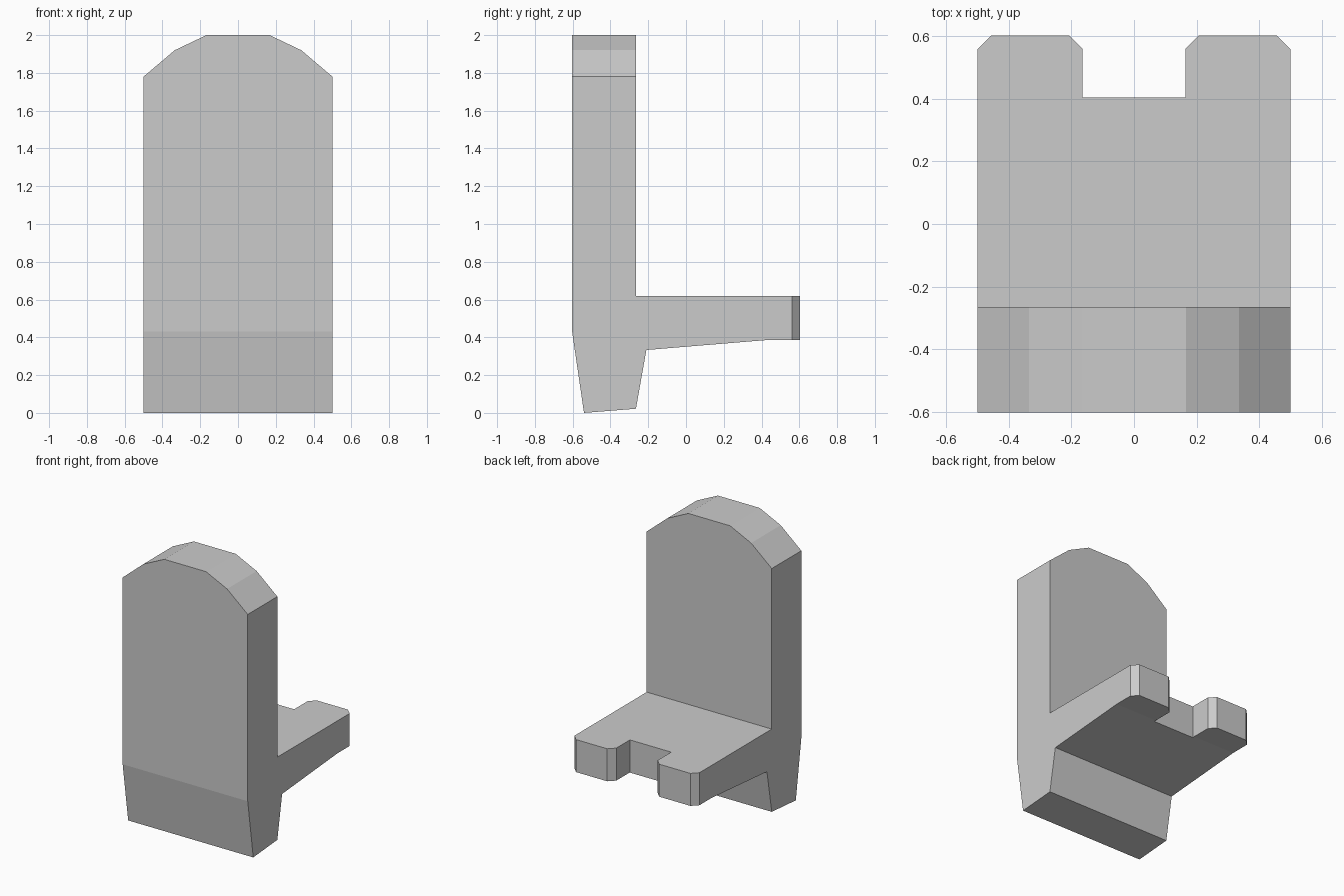
import bpy, bmesh
from mathutils import Vector

if "Cube" in bpy.data.objects:
    bpy.data.objects.remove(bpy.data.objects["Cube"])


def prism(points, to3d, depth):
    """Extrude a closed 2D outline along a vector into a solid bmesh."""
    bm = bmesh.new()
    face = bm.faces.new([bm.verts.new(to3d(a, b)) for a, b in points])
    ext = bmesh.ops.extrude_face_region(bm, geom=[face])["geom"]
    bmesh.ops.translate(bm, vec=depth, verts=[v for v in ext if isinstance(v, bmesh.types.BMVert)])
    bmesh.ops.recalc_face_normals(bm, faces=bm.faces)
    return bm


def slice_off(bm, point, normal):
    """Remove everything on the outer side of a plane and cap the cut."""
    cut = bmesh.ops.bisect_plane(bm, geom=bm.verts[:] + bm.edges[:] + bm.faces[:],
                                 plane_co=point, plane_no=normal, clear_outer=True)["geom_cut"]
    bmesh.ops.holes_fill(bm, edges=[e for e in cut if isinstance(e, bmesh.types.BMEdge)])


def add_object(name, bm):
    bmesh.ops.recalc_face_normals(bm, faces=bm.faces)
    mesh = bpy.data.meshes.new(name)
    bm.to_mesh(mesh)
    bm.free()
    obj = bpy.data.objects.new(name, mesh)
    bpy.context.collection.objects.link(obj)
    return obj


# Side profile (y, z): upright slab, tapered foot and shelf
side = [(-0.603, 2.0), (-0.603, 0.43), (-0.54, 0.0), (-0.265, 0.022), (-0.21, 0.333),
        (0.42, 0.385), (0.603, 0.385), (0.603, 0.62), (-0.265, 0.62), (-0.265, 2.0)]
body = prism(side, lambda y, z: (-0.5, y, z), (1, 0, 0))

for s in (-1, 1):
    # Faceted arch on top of the slab
    for (x1, z1), (x2, z2) in (((0.5, 1.78), (0.335, 1.92)), ((0.335, 1.92), (0.167, 2.0))):
        slice_off(body, Vector((s * x1, 0, z1)), Vector((s * (z2 - z1), 0, x1 - x2)))
    # Chamfered outer corners of the shelf
    slice_off(body, Vector((s * 0.5, 0.56, 0)), Vector((s, 1, 0)))
stand = add_object("upright_with_shelf", body)

# Notch in the shelf edge, flared at its mouth
half = [(0.165, 0.405), (0.165, 0.56), (0.208, 0.603), (0.208, 0.7)]
outline = half + [(-x, y) for x, y in reversed(half)]
notch = add_object("notch_cutter", prism(outline, lambda x, y: (x, y, 0.2), (0, 0, 0.6)))
notch.hide_render = True
notch.hide_viewport = True

cut = stand.modifiers.new("notch", "BOOLEAN")
cut.operation = "DIFFERENCE"
cut.solver = "EXACT"
cut.object = notch
